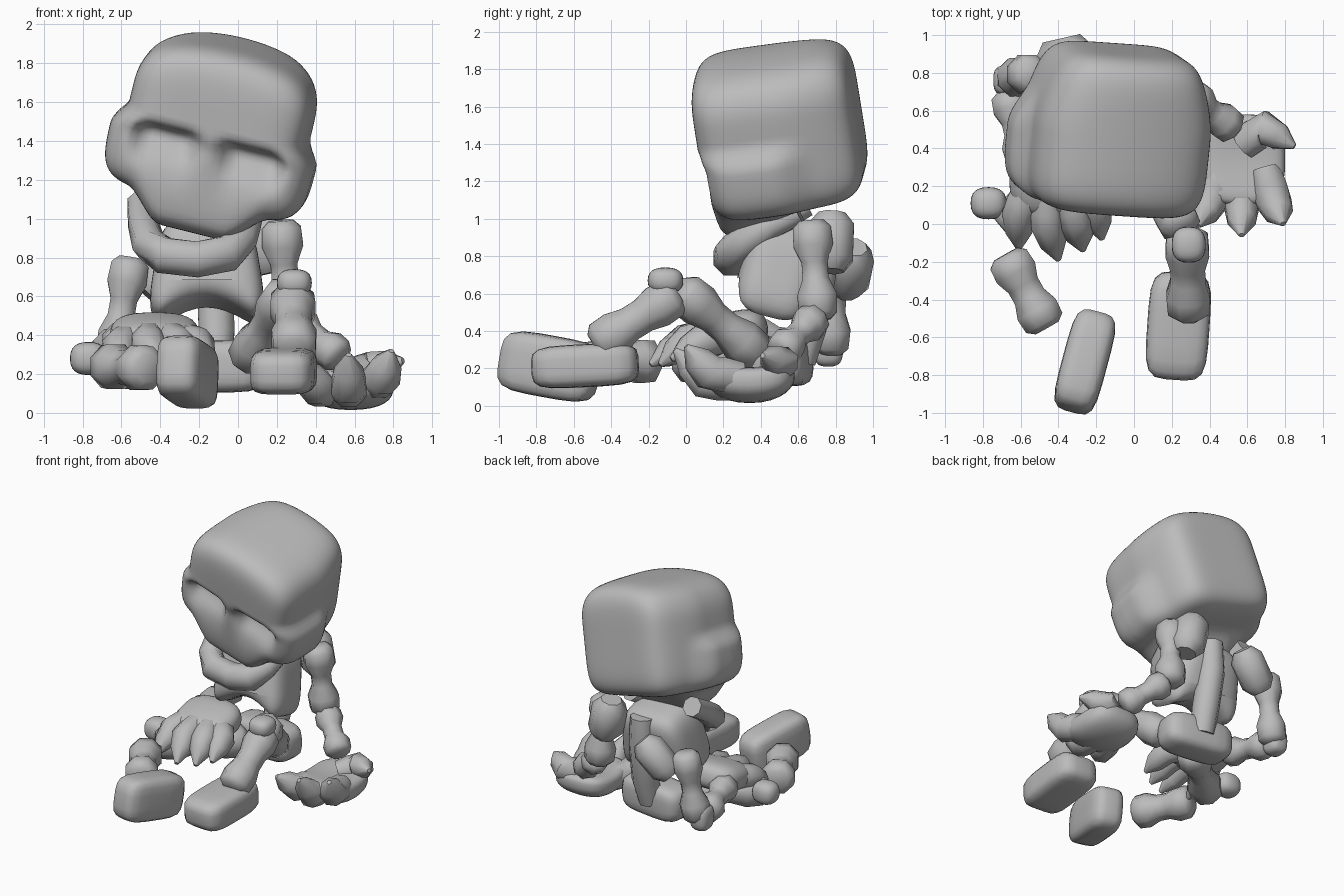
import bpy, bmesh, math
from mathutils import Vector, Euler

if "Cube" in bpy.data.objects:
    bpy.data.objects.remove(bpy.data.objects["Cube"])

bone_mat = bpy.data.materials.new("bone_grey")
bone_mat.use_nodes = True
grey = (0.5, 0.5, 0.5, 1)
bone_mat.diffuse_color = grey
bone_mat.node_tree.nodes["Principled BSDF"].inputs["Base Color"].default_value = grey


def finish(name, bm, angle=50):
    bmesh.ops.recalc_face_normals(bm, faces=bm.faces)
    me = bpy.data.meshes.new(name)
    bm.to_mesh(me)
    bm.free()
    me.materials.append(bone_mat)
    ob = bpy.data.objects.new(name, me)
    bpy.context.collection.objects.link(ob)
    bpy.ops.object.select_all(action="DESELECT")
    ob.select_set(True)
    bpy.context.view_layer.objects.active = ob
    bpy.ops.object.shade_smooth_by_angle(angle=math.radians(angle))
    return ob


def block(name, center, size, rot=(0, 0, 0), power=6, cuts=5, shape=None):
    """Rounded box; shape(v) may deform it in its local frame."""
    bm = bmesh.new()
    bmesh.ops.create_cube(bm, size=2)
    bmesh.ops.subdivide_edges(bm, edges=bm.edges[:], cuts=cuts, use_grid_fill=True)
    matrix = Euler([math.radians(a) for a in rot]).to_matrix()
    for v in bm.verts:
        norm = sum(abs(c) ** power for c in v.co) ** (1 / power)
        v.co = Vector([c / norm * s / 2 for c, s in zip(v.co, size)])
        if shape:
            shape(v.co)
        v.co = matrix @ v.co + Vector(center)
    return finish(name, bm)


def tube(name, points, radii, sides=8):
    """Octagonal rings swept along points."""
    pts = [Vector(p) for p in points]
    bm = bmesh.new()
    rings = []
    for i, (p, r) in enumerate(zip(pts, radii)):
        d = (pts[min(i + 1, len(pts) - 1)] - pts[max(i - 1, 0)]).normalized()
        ref = Vector((0, 0, 1)) if abs(d.z) < 0.8 else Vector((0, 1, 0))
        side = d.cross(ref).normalized()
        up = side.cross(d)
        ring = []
        for k in range(sides):
            a = math.tau * (k + 0.5) / sides
            ring.append(bm.verts.new(p + (side * math.cos(a) + up * math.sin(a)) * r))
        rings.append(ring)
    for lo, hi in zip(rings, rings[1:]):
        for k in range(sides):
            j = (k + 1) % sides
            bm.faces.new((lo[k], lo[j], hi[j], hi[k]))
    bm.faces.new(rings[0])
    bm.faces.new(rings[-1])
    return finish(name, bm)


def bone(name, a, b, shaft, knob):
    """Long bone with a knob at each end."""
    a, b = Vector(a), Vector(b)
    ts = (0, 0.07, 0.25, 0.42, 0.58, 0.75, 0.93, 1)
    rs = (knob * 0.6, knob * 0.95, knob, shaft, shaft, knob, knob * 0.95, knob * 0.6)
    return tube(name, [a.lerp(b, t) for t in ts], rs)


def capsule(name, a, b, r):
    a, b = Vector(a), Vector(b)
    return tube(name, [a.lerp(b, t) for t in (0, 0.2, 0.8, 1)], (r * 0.6, r, r, r * 0.6))


def finger(name, base, middle, tip, r):
    """Bent finger ending in a claw."""
    a, b, c = Vector(base), Vector(middle), Vector(tip)
    return tube(name, [a, a.lerp(b, 0.6), b, b.lerp(c, 0.5), c],
                [r * 0.9, r, r, r * 0.8, 0.015])


def ramp(lo, hi, value):
    t = min(1, max(0, (value - lo) / (hi - lo)))
    return t * t * (3 - 2 * t)


# Skull: domed box, narrower behind, with cheekbones, upper jaw and eye sockets
def skull_shape(co):
    x, y, z = co
    front = 1 - ramp(-0.05, 0.2, y)
    co.x *= 1 + 0.15 * front * ramp(0.03, -0.11, z) - 0.17 * ramp(0, 0.45, y)
    co.z -= 0.35 * x * x * ramp(0, 0.35, z)
    co.z -= 0.15 * ramp(0.33, 0.14, abs(x)) * ramp(0.1, -0.1, y) * ramp(-0.2, -0.34, z)
    if y < -0.2:
        socket = ramp(0.18, 0.08, abs(abs(x) - 0.2)) * ramp(-0.01, -0.07, z)
        co.y += 0.11 * socket * ramp(-0.29, -0.07, z)
        co.y += 0.02 * ramp(-0.03, -0.11, z)


block("skull", (-0.09, 0.5, 1.5), (0.94, 0.86, 0.83), (8, 14, -4), 5.5, 27, skull_shape)

# Hanging lower jaw
tube("lower_jaw",
     [(-0.5, 0.64, 1.08), (-0.49, 0.47, 0.98), (-0.46, 0.32, 0.87), (-0.38, 0.25, 0.81),
      (-0.21, 0.24, 0.79), (-0.06, 0.25, 0.82), (0.01, 0.33, 0.89), (0.04, 0.46, 0.97),
      (0.06, 0.6, 1.04)],
     [0.075, 0.08, 0.09, 0.1, 0.1, 0.1, 0.09, 0.08, 0.075])


# Rib cage: tapered barrel with an arched lower edge
def rib_shape(co):
    co.x *= 0.92 - 0.5 * co.z
    if co.z < -0.1:
        co.z += 0.12 * max(0, 1 - (co.x / 0.24) ** 2)


block("rib_cage", (-0.16, 0.5, 0.72), (0.6, 0.42, 0.56), (-15, 0, 0), 4, 11, rib_shape)
tube("spine", [(-0.12, 0.61, 0.24), (-0.11, 0.66, 0.42), (-0.12, 0.71, 0.7), (-0.12, 0.71, 0.93)],
     [0.09, 0.1, 0.1, 0.09])
block("pelvis", (-0.12, 0.53, 0.24), (0.54, 0.27, 0.27), (0, 0, -8), 4)


# Cupped palm: the edges curl up around the middle
def cup(co):
    co.z += 0.9 * co.y ** 2 + 0.5 * co.x ** 2


# Left arm, resting palm up on the ground
capsule("left_shoulder", (0.1, 0.78, 1.03), (0.17, 0.77, 0.72), 0.13)
bone("left_upper_arm", (0.22, 0.67, 0.99), (0.26, 0.71, 0.46), 0.075, 0.115)
bone("left_forearm", (0.28, 0.7, 0.48), (0.53, 0.5, 0.28), 0.07, 0.1)
block("left_palm", (0.58, 0.34, 0.11), (0.44, 0.48, 0.19), power=3, cuts=7, shape=cup)
left_fingers = [((0.46, 0.28, 0.12), (0.41, 0.13, 0.13), (0.34, -0.01, 0.25)),
                ((0.57, 0.27, 0.11), (0.57, 0.1, 0.13), (0.57, -0.06, 0.3)),
                ((0.69, 0.29, 0.15), (0.74, 0.12, 0.18), (0.79, 0, 0.32))]
for i, f in enumerate(left_fingers):
    finger("left_finger_%d" % (i + 1), *f, 0.1)
finger("left_thumb", (0.58, 0.42, 0.18), (0.69, 0.51, 0.23), (0.85, 0.41, 0.27), 0.095)

# Right arm, draped over the thigh
capsule("right_shoulder", (-0.25, 0.9, 0.85), (-0.47, 0.85, 0.61), 0.12)
bone("right_upper_arm", (-0.55, 0.8, 0.8), (-0.64, 0.77, 0.28), 0.075, 0.11)
block("right_elbow", (-0.67, 0.76, 0.31), (0.15, 0.16, 0.2), (0, 0, 0), 3)
bone("right_forearm", (-0.67, 0.7, 0.32), (-0.58, 0.32, 0.38), 0.075, 0.105)
block("right_palm", (-0.43, 0.24, 0.39), (0.46, 0.4, 0.22), (15, 0, 0), 2.8, 7)
right_fingers = [((-0.55, 0.2, 0.38), (-0.61, 0.06, 0.34), (-0.61, -0.13, 0.22)),
                 ((-0.46, 0.16, 0.39), (-0.46, 0, 0.35), (-0.4, -0.19, 0.22)),
                 ((-0.36, 0.16, 0.39), (-0.31, 0.02, 0.35), (-0.27, -0.14, 0.22)),
                 ((-0.3, 0.22, 0.38), (-0.21, 0.1, 0.35), (-0.17, -0.08, 0.25))]
for i, f in enumerate(right_fingers):
    finger("right_finger_%d" % (i + 1), *f, 0.095)

# Left leg, knee raised
bone("left_thigh", (0.04, 0.4, 0.26), (0.26, -0.04, 0.63), 0.09, 0.12)
block("left_kneecap", (0.29, -0.11, 0.67), (0.18, 0.19, 0.14), power=2.5)
bone("left_shin", (0.28, -0.04, 0.6), (0.29, -0.49, 0.32), 0.1, 0.125)
block("left_foot", (0.235, -0.54, 0.215), (0.33, 0.57, 0.23), (3, 0, -4), 4.5)

# Right leg, turned outward along the ground
bone("right_thigh", (-0.2, 0.4, 0.23), (-0.7, -0.02, 0.24), 0.09, 0.125)
block("right_kneecap", (-0.77, 0.11, 0.28), (0.19, 0.17, 0.17), power=2.5)
bone("right_shin", (-0.68, -0.16, 0.24), (-0.46, -0.55, 0.23), 0.095, 0.125)
block("right_foot", (-0.26, -0.73, 0.21), (0.24, 0.54, 0.33), (-10, 0, -15), 4.5)
